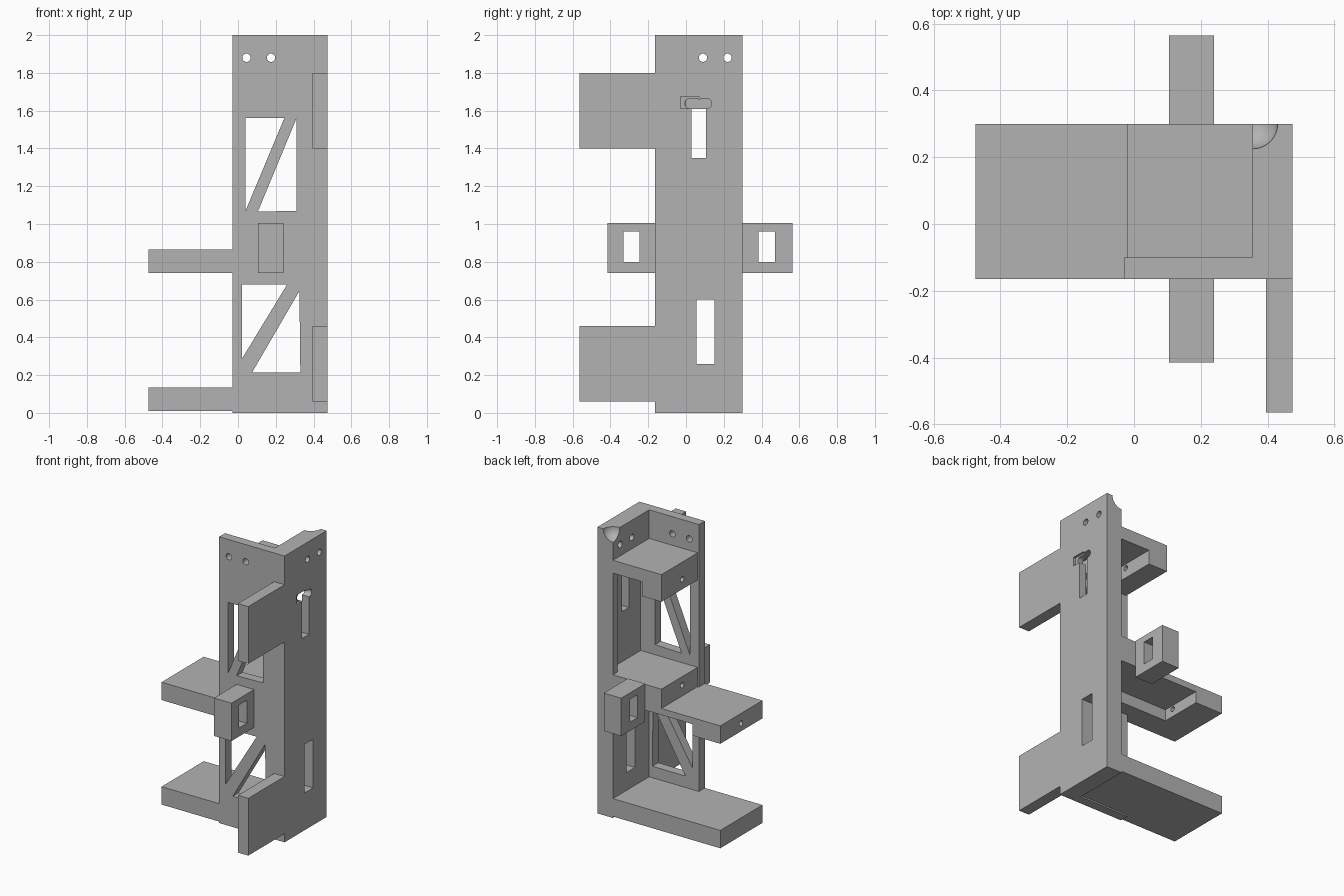
import bpy, bmesh, math
from mathutils import Vector, Matrix

cube = bpy.data.objects.get("Cube")
if cube:
    bpy.data.objects.remove(cube)

grey = bpy.data.materials.new("plain_grey")
grey.use_nodes = True
COLOUR = (0.45, 0.45, 0.45, 1)
grey.diffuse_color = COLOUR
grey.node_tree.nodes["Principled BSDF"].inputs["Base Color"].default_value = COLOUR


def add_object(name, bm):
    bmesh.ops.recalc_face_normals(bm, faces=bm.faces)
    mesh = bpy.data.meshes.new(name)
    bm.to_mesh(mesh)
    bm.free()
    mesh.materials.append(grey)
    obj = bpy.data.objects.new(name, mesh)
    bpy.context.collection.objects.link(obj)
    return obj


def prism(name, points, offset):
    """Extrude a closed outline of 3D points along an offset."""
    bm = bmesh.new()
    face = bm.faces.new([bm.verts.new(p) for p in points])
    made = bmesh.ops.extrude_face_region(bm, geom=[face])["geom"]
    verts = [g for g in made if isinstance(g, bmesh.types.BMVert)]
    bmesh.ops.translate(bm, verts=verts, vec=Vector(offset))
    return add_object(name, bm)


def box(name, x, y, z):
    corners = [(x[0], y[0], z[0]), (x[1], y[0], z[0]), (x[1], y[1], z[0]), (x[0], y[1], z[0])]
    return prism(name, corners, (0, 0, z[1] - z[0]))


def rod(name, centre, axis, radius, length):
    bm = bmesh.new()
    bmesh.ops.create_cone(bm, cap_ends=True, segments=24, radius1=radius, radius2=radius, depth=length)
    turn = Vector((0, 0, 1)).rotation_difference(Vector(axis)).to_matrix().to_4x4()
    bm.transform(Matrix.Translation(centre) @ turn)
    return add_object(name, bm)


def ball(name, centre, radius):
    bm = bmesh.new()
    bmesh.ops.create_uvsphere(bm, u_segments=48, v_segments=24, radius=radius)
    bm.transform(Matrix.Translation(centre))
    return add_object(name, bm)


def cut(target, cutters):
    """Subtract each cutter, then remove it."""
    for cutter in cutters:
        mod = target.modifiers.new("cut", 'BOOLEAN')
        mod.operation = 'DIFFERENCE'
        mod.solver = 'EXACT'
        mod.object = cutter
        bpy.context.view_layer.objects.active = target
        bpy.ops.object.modifier_apply(modifier=mod.name)
        bpy.data.objects.remove(cutter)


# Main dimensions
FRONT, WALL_BACK, BACK = -0.165, -0.10, 0.30
OPEN, INNER, OUTER = -0.03, 0.355, 0.475
END = -0.475
HOLE_Y = 0.07

# Tall side wall with slots, keyhole, inner pocket and corner scoop
side_wall = box("side_wall", (INNER, OUTER), (FRONT, BACK), (0, 2))
cut(side_wall, [
    box("pocket", (0.3, 0.42), (WALL_BACK, 0.25), (1.0, 1.71)),
    box("lower_slot", (0.3, 0.5), (0.055, 0.15), (0.26, 0.60)),
    box("upper_slot", (0.3, 0.5), (0.03, 0.105), (1.35, 1.63)),
    box("key_head", (0.3, 0.5), (0.02, 0.11), (1.612, 1.664)),
    rod("key_end_front", (0.4, 0.02, 1.638), (1, 0, 0), 0.026, 0.2),
    rod("key_end_back", (0.4, 0.11, 1.638), (1, 0, 0), 0.026, 0.2),
    box("key_relief", (0.46, 0.5), (-0.03, 0.07), (1.612, 1.675)),
    ball("scoop", (INNER, BACK, 2), 0.075),
] + [rod("screw_hole", (0.4, y, 1.88), (1, 0, 0), 0.022, 0.4) for y in (0.09, 0.22)])

# Front wall with diagonal-braced windows
front_wall = box("front_wall", (OPEN, INNER), (FRONT, WALL_BACK), (0, 2))
windows = [
    [(0.04, 1.56), (0.245, 1.56), (0.04, 1.07)],
    [(0.31, 1.56), (0.31, 1.07), (0.105, 1.065)],
    [(0.02, 0.68), (0.26, 0.68), (0.02, 0.285)],
    [(0.325, 0.645), (0.33, 0.215), (0.075, 0.215)],
]
cut(front_wall, [prism("window", [(x, -0.3, z) for x, z in tri], (0, 0.3, 0)) for tri in windows]
    + [rod("screw_hole", (x, -0.13, 1.88), (0, 1, 0), 0.022, 0.3) for x in (0.045, 0.175)])


def long_shelf(name, low, high):
    """Shelf that wraps round the free edge of the front wall."""
    plan = [(END, FRONT), (OPEN, FRONT), (OPEN, WALL_BACK), (INNER, WALL_BACK), (INNER, BACK), (END, BACK)]
    return prism(name, [(x, y, low) for x, y in plan], (0, 0, high - low))


# Shelves with screw holes in their ends and hollow undersides
lower_shelf = long_shelf("lower_shelf", 0.01, 0.135)
cut(lower_shelf, [rod("end_hole", (END, HOLE_Y, 0.07), (1, 0, 0), 0.018, 0.4)])

middle_shelf = long_shelf("middle_shelf", 0.74, 0.865)
cut(middle_shelf, [
    box("hollow", (-0.26, 0.4), (0, 0.4), (0.7, 0.82)),
    rod("end_hole", (END, HOLE_Y, 0.795), (1, 0, 0), 0.018, 0.6),
])

middle_block = box("middle_block", (-0.02, INNER), (WALL_BACK, BACK), (0.865, 1.0))
cut(middle_block, [rod("end_hole", (-0.02, HOLE_Y, 0.94), (1, 0, 0), 0.018, 0.3)])

upper_shelf = box("upper_shelf", (-0.02, INNER), (WALL_BACK, BACK), (1.61, 1.80))
cut(upper_shelf, [
    box("hollow", (0.128, 0.4), (0, 0.4), (1.5, 1.71)),
    rod("end_hole", (0, HOLE_Y, 1.68), (1, 0, 0), 0.018, 0.4),
])

# Flat tabs projecting from the front edge of the side wall
for name, low in (("lower_tab", 0.06), ("upper_tab", 1.40)):
    box(name, (0.395, OUTER), (-0.565, FRONT), (low, low + 0.4))

# Slotted lugs on the front and back
for name, y, hole in (("front_lug", (-0.415, FRONT), (-0.33, -0.245)),
                      ("back_lug", (BACK, 0.565), (0.385, 0.47))):
    lug = box(name, (0.105, 0.24), y, (0.74, 1.005))
    cut(lug, [box("lug_slot", (0, 0.4), hole, (0.80, 0.96))])

# Smooth the round holes while keeping every edge sharp
for obj in bpy.context.scene.objects:
    if obj.type == 'MESH':
        obj.select_set(True)
        bpy.context.view_layer.objects.active = obj
bpy.ops.object.shade_smooth_by_angle(angle=math.radians(30))
